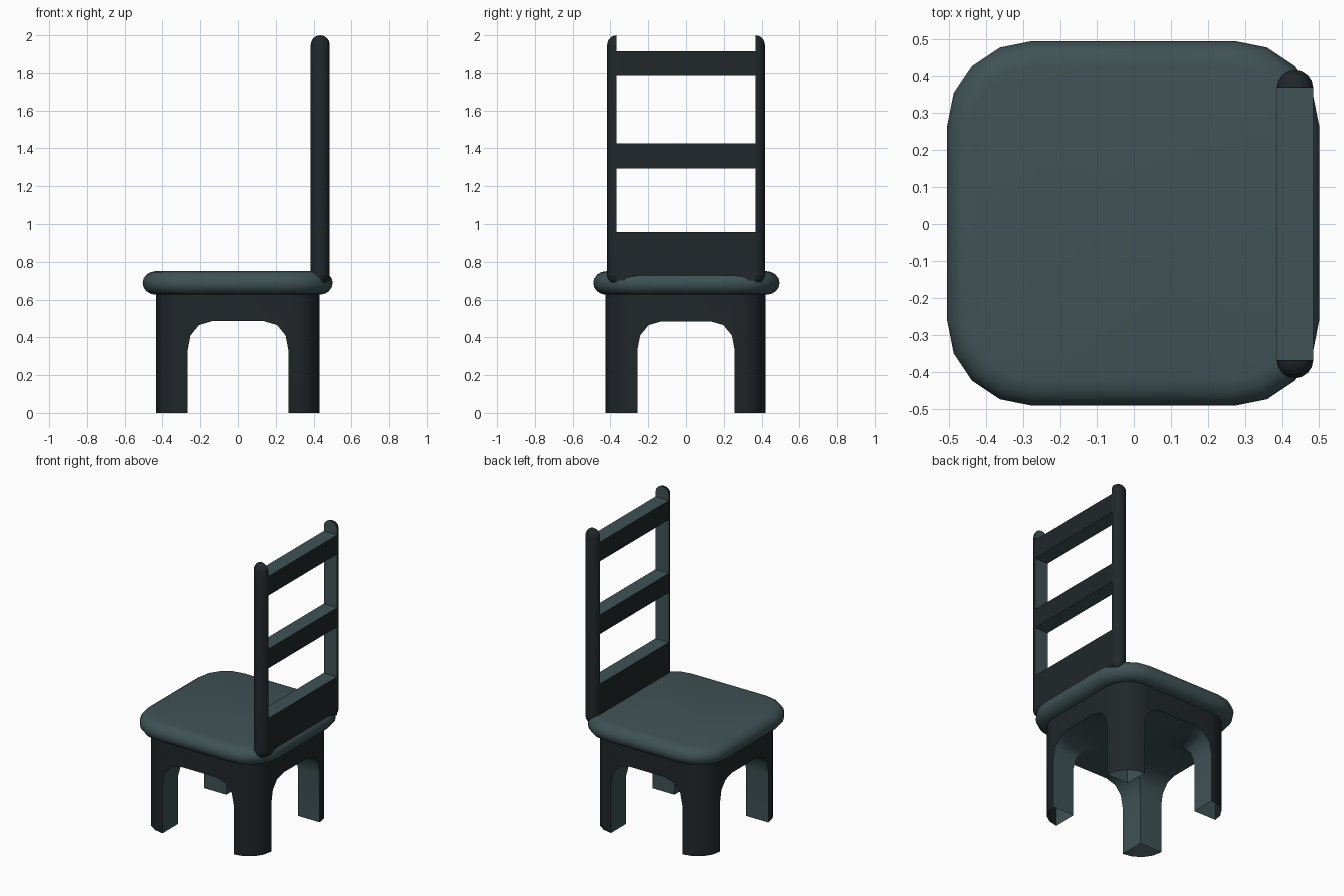
import bpy, bmesh
from math import sin, cos, pi, radians
from mathutils import Vector

if "Cube" in bpy.data.objects:
    bpy.data.objects.remove(bpy.data.objects["Cube"])


def material(name, rgb):
    m = bpy.data.materials.new(name)
    m.diffuse_color = (*rgb, 1)
    m.use_nodes = True
    m.node_tree.nodes["Principled BSDF"].inputs["Base Color"].default_value = m.diffuse_color
    return m


TEAL = material("slate_teal", (0.05, 0.085, 0.09))
DARK = material("dark_slate", (0.015, 0.02, 0.023))


def finish(name, bm, mats):
    bmesh.ops.recalc_face_normals(bm, faces=bm.faces)
    me = bpy.data.meshes.new(name)
    bm.to_mesh(me)
    bm.free()
    ob = bpy.data.objects.new(name, me)
    bpy.context.collection.objects.link(ob)
    for m in mats:
        me.materials.append(m)
    return ob


def activate(ob):
    bpy.ops.object.select_all(action='DESELECT')
    ob.select_set(True)
    bpy.context.view_layer.objects.active = ob


def smooth(ob):
    activate(ob)
    bpy.ops.object.shade_smooth_by_angle(angle=radians(35))


def rounded_rect(hx, hy, r, segs=4):
    pts = []
    for q, (sx, sy) in enumerate([(1, 1), (-1, 1), (-1, -1), (1, -1)]):
        for i in range(segs + 1):
            a = (q + i / segs) * pi / 2
            pts.append((sx * (hx - r) + r * cos(a), sy * (hy - r) + r * sin(a)))
    return pts


def loft(bm, rings):
    """Skin a stack of equal closed rings and cap both ends."""
    loops = [[bm.verts.new(p) for p in ring] for ring in rings]
    n = len(loops[0])
    for a, b in zip(loops, loops[1:]):
        for i in range(n):
            j = (i + 1) % n
            bm.faces.new((a[i], a[j], b[j], b[i]))
    bm.faces.new(loops[0][::-1])
    bm.faces.new(loops[-1])


# Seat: rounded square cushion with a half-round edge
bm = bmesh.new()
rings = []
for k in range(9):
    a = -pi / 2 + pi * k / 8
    d = 0.07 * (1 - cos(a))
    rings.append([(x - 0.002, y + 0.002, 0.688 + 0.0625 * sin(a))
                  for x, y in rounded_rect(0.503 - d, 0.493 - d, 0.23 - d)])
loft(bm, rings)
smooth(finish("seat", bm, [TEAL]))

# Leg base: rounded block with an arched tunnel cut each way
bm = bmesh.new()
loft(bm, [[(x - 0.002, y - 0.002, z) for x, y in rounded_rect(0.433, 0.423, 0.165)]
          for z in (0, 0.645)])
base = finish("leg_base", bm, [DARK, TEAL])


def arch_cutter(name, w, top, along_y):
    half = [(w, -0.1), (w, 0.33), (w - 0.015, 0.41), (w - 0.06, 0.465), (w - 0.13, top)]
    prof = half + [(-u, z) for u, z in reversed(half)]
    bm = bmesh.new()
    loft(bm, [[(u, t, z) if along_y else (t, u, z) for u, z in prof] for t in (-1, 1)])
    ob = finish(name, bm, [TEAL])
    ob.hide_render = True
    return ob


for args in (("front_arch_cutter", 0.267, 0.486, True),
             ("side_arch_cutter", 0.258, 0.485, False)):
    cutter = arch_cutter(*args)
    mod = base.modifiers.new("arch", 'BOOLEAN')
    mod.operation = 'DIFFERENCE'
    mod.solver = 'EXACT'
    mod.object = cutter
    activate(base)
    bpy.ops.object.modifier_apply(modifier=mod.name)
    bpy.data.objects.remove(cutter)

# Open leg bottoms, teal inside the arches
bm = bmesh.new()
bm.from_mesh(base.data)
bmesh.ops.delete(bm, geom=[f for f in bm.faces if all(v.co.z < 0.001 for v in f.verts)],
                 context='FACES')
for f in bm.faces:
    c, n = f.calc_center_median(), f.normal
    f.material_index = 1 if n.z < -0.1 or n.x * c.x + n.y * c.y < -0.01 else 0
bm.to_mesh(base.data)
bm.free()
smooth(base)

# Back posts: half capsules with a flat inner face
BX, R, INNER = 0.435, 0.05, 0.367
for side, name in ((1, "left_back_post"), (-1, "right_back_post")):
    bm = bmesh.new()
    bmesh.ops.create_uvsphere(bm, u_segments=16, v_segments=8, radius=R)
    bmesh.ops.bisect_plane(bm, geom=bm.verts[:] + bm.edges[:] + bm.faces[:],
                           plane_co=(0, 0, 0), plane_no=(0, 0, 1))
    for v in bm.verts:
        if abs(v.co.z) < 1e-4:
            v.co.z = 0
    # stretch: split at the equator and bridge the halves
    equator = [e for e in bm.edges if all(v.co.z == 0 for v in e.verts)]
    bmesh.ops.split_edges(bm, edges=equator)
    for f in list(bm.faces):
        up = f.calc_center_median().z > 0
        for v in f.verts:
            v.tag = up
    for v in bm.verts:
        v.co.z += 1.95 if v.tag else 0.73
    bmesh.ops.bridge_loops(bm, edges=[e for e in bm.edges if e.is_boundary])
    bmesh.ops.translate(bm, verts=bm.verts, vec=Vector((BX, side * INNER, 0)))
    cut = bmesh.ops.bisect_plane(bm, geom=bm.verts[:] + bm.edges[:] + bm.faces[:],
                                 dist=1e-4, plane_co=(0, side * INNER, 0),
                                 plane_no=(0, -side, 0), clear_outer=True)
    rim = [e for e in bm.edges if e.is_boundary]
    for f in bmesh.ops.holes_fill(bm, edges=rim, sides=0)['faces']:
        f.material_index = 1
    smooth(finish(name, bm, [DARK, TEAL]))

# Back rails: dark front and back, teal top and bottom
for name, z0, z1 in (("lower_back_rail", 0.70, 0.957),
                     ("middle_back_rail", 1.295, 1.425),
                     ("top_back_rail", 1.787, 1.917)):
    bm = bmesh.new()
    bmesh.ops.create_cube(bm, size=1)
    bmesh.ops.scale(bm, verts=bm.verts, vec=(2 * R, 2 * INNER, z1 - z0))
    bmesh.ops.translate(bm, verts=bm.verts, vec=(BX, 0, (z0 + z1) / 2))
    bm.normal_update()
    for f in bm.faces:
        f.material_index = int(abs(f.normal.z) > 0.5)
    finish(name, bm, [DARK, TEAL])
